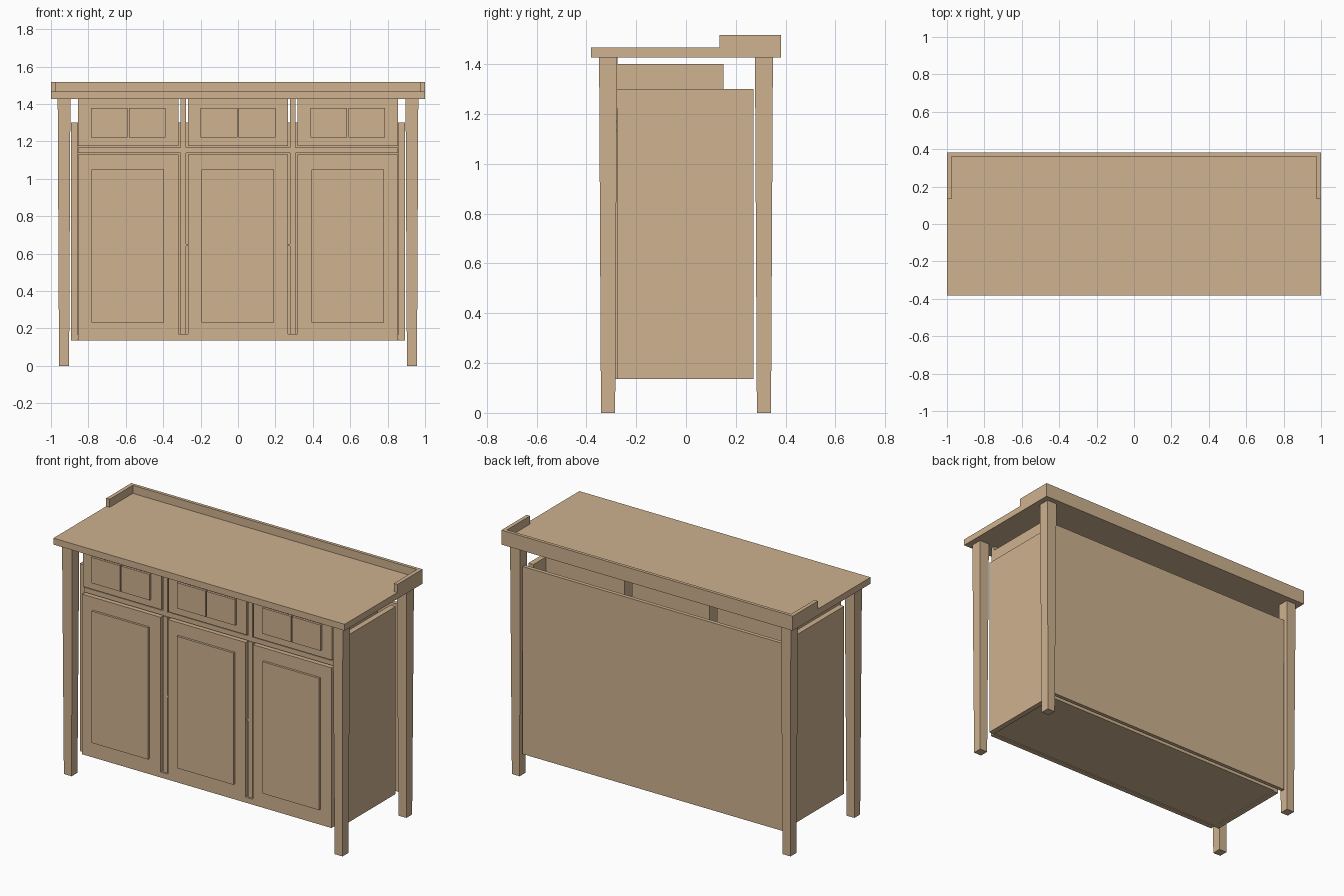
import bpy, bmesh

if "Cube" in bpy.data.objects:
    bpy.data.objects.remove(bpy.data.objects["Cube"])

# Single timber colour
wood = bpy.data.materials.new("tan wood")
wood.use_nodes = True
tan = (0.62, 0.445, 0.275, 1)
wood.diffuse_color = tan
bsdf = next(n for n in wood.node_tree.nodes if n.type == 'BSDF_PRINCIPLED')
bsdf.inputs["Base Color"].default_value = tan
bsdf.inputs["Roughness"].default_value = 0.8


def add_box(bm, x0, x1, y0, y1, z0, z1):
    """Add an axis-aligned box and return its vertices."""
    verts = bmesh.ops.create_cube(bm, size=1)["verts"]
    for v in verts:
        v.co.x = x1 if v.co.x > 0 else x0
        v.co.y = y1 if v.co.y > 0 else y0
        v.co.z = z1 if v.co.z > 0 else z0
    return verts


def finish(name, bm):
    mesh = bpy.data.meshes.new(name)
    bm.to_mesh(mesh)
    bm.free()
    mesh.materials.append(wood)
    obj = bpy.data.objects.new(name, mesh)
    bpy.context.collection.objects.link(obj)
    return obj


def part(name, *boxes):
    """One object made of one or more boxes."""
    bm = bmesh.new()
    for b in boxes:
        add_box(bm, *b)
    return finish(name, bm)


# Tabletop with a low rim around the back
part("tabletop", (-1, 1, -0.382, 0.382, 1.428, 1.468))
part("back_rim", (-1, 1, 0.362, 0.382, 1.468, 1.518))
for side, s in (("left", 1), ("right", -1)):
    xs = sorted((s * 0.976, s * 1.0))
    part(side + "_rim", (*xs, 0.135, 0.362, 1.468, 1.518))

# Four tapered legs
for side, sx in (("left", 1), ("right", -1)):
    for end, sy in (("front", -1), ("back", 1)):
        bm = bmesh.new()
        cx, cy = sx * 0.93, sy * 0.313
        for v in add_box(bm, cx - 0.034, cx + 0.034, cy - 0.036, cy + 0.036, 0, 1.428):
            if v.co.z < 0.1:
                v.co.x = cx + (v.co.x - cx) * 0.79
                v.co.y = cy + (v.co.y - cy) * 0.79
        finish(f"{end}_{side}_leg", bm)

# Carcass: sides, floor, and a back panel set between the back legs
BASE = 0.136
for side, s in (("left", 1), ("right", -1)):
    xs = sorted((s * 0.858, s * 0.892))
    part(side + "_side_panel", (*xs, -0.278, 0.272, BASE, 1.30))
part("back_panel", (-0.892, 0.892, 0.304, 0.328, BASE, 1.30))
part("floor_panel", (-0.858, 0.858, -0.278, 0.272, BASE + 0.006, 0.168))

# Front frame: dividing stiles and the rail between drawers and doors
STILE, INNER = -0.296, -0.276
DOOR, DRAWER, RAISE = -0.306, -0.3, 0.014
part("front_rail", (-0.856, 0.856, -0.29, INNER, 1.137, 1.167))
for side, s in (("left", 1), ("right", -1)):
    c = s * 0.292
    part(side + "_stile",
         (c - 0.015, c + 0.015, STILE, INNER, 0.17, 1.137),
         (c - 0.015, c + 0.015, STILE, INNER, 1.167, 1.428),
         (c - 0.025, c + 0.025, DOOR, INNER, BASE, 0.17))
    # Small catch bridging the gap beside the middle door
    catch = s * 0.272
    part(side + "_door_catch", (catch - 0.006, catch + 0.006, STILE, INNER, 0.64, 0.652))

# Three bays, each with a door and an open-topped drawer
bays = (("right", -0.856, -0.317), ("middle", -0.267, 0.267), ("left", 0.317, 0.856))
for name, x0, x1 in bays:
    c = (x0 + x1) / 2
    part(name + "_door", (x0, x1, DOOR, INNER, BASE, 1.13))
    pc = c + (0.0 if name == "left" else -0.002)
    part(name + "_door_panel", (pc - 0.194, pc + 0.194, DOOR - RAISE, DOOR, 0.232, 1.05))

    part(name + "_drawer_front", (x0, x1, DRAWER, INNER, 1.175, 1.428))
    # Twin raised fields with a narrow slot between them
    part(name + "_drawer_panels",
         (c - 0.2, c - 0.004, DRAWER - RAISE, DRAWER, 1.22, 1.38),
         (c + 0.004, c + 0.2, DRAWER - RAISE, DRAWER, 1.22, 1.38))
    t = 0.014
    part(name + "_drawer_box",
         (x0, x0 + t, INNER, 0.15, 1.175, 1.40),
         (x1 - t, x1, INNER, 0.15, 1.175, 1.40),
         (x0 + t, x1 - t, 0.15 - t, 0.15, 1.175, 1.40),
         (x0 + t, x1 - t, INNER, 0.15 - t, 1.175, 1.19))
